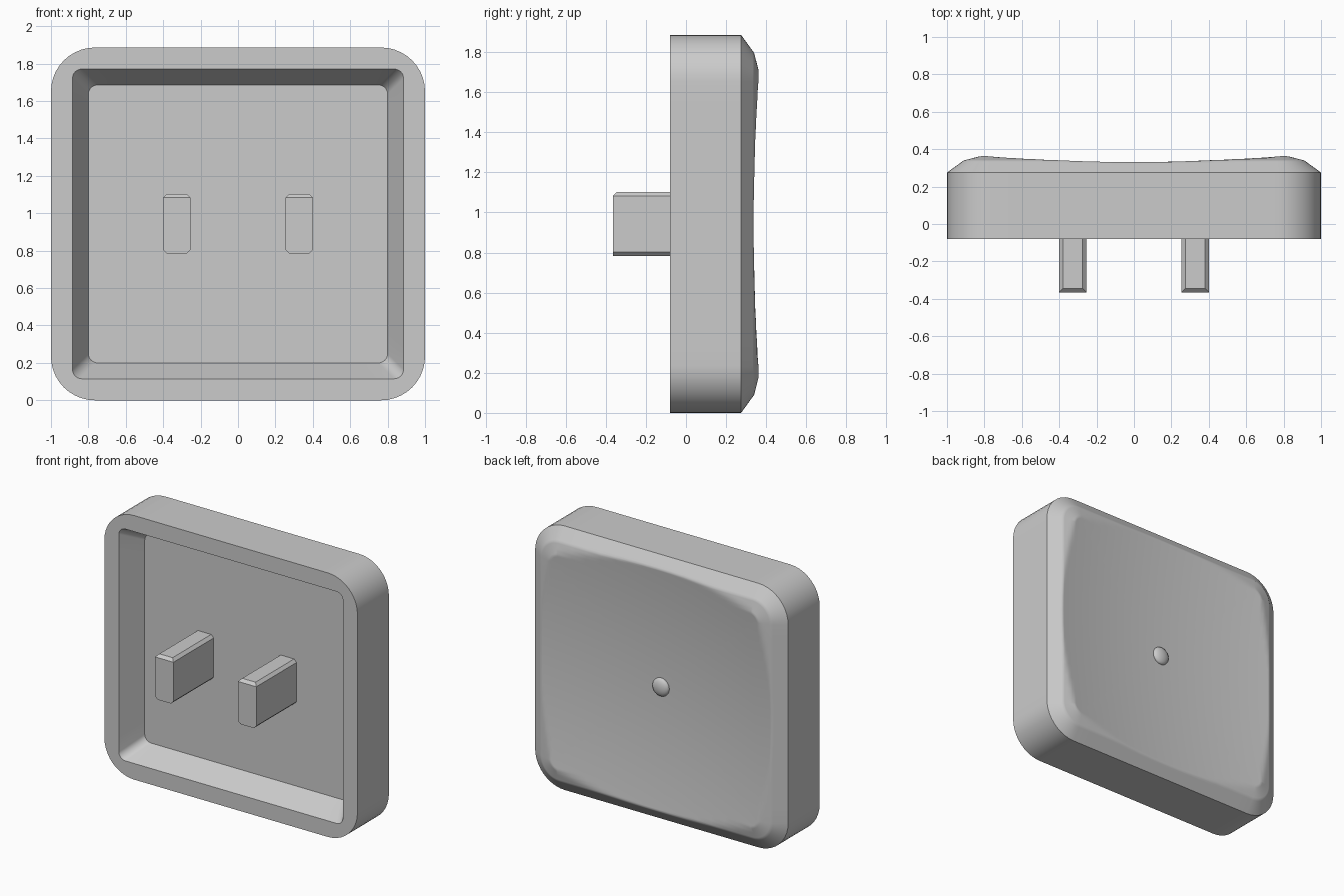
import bpy, bmesh, math

if "Cube" in bpy.data.objects:
    bpy.data.objects.remove(bpy.data.objects["Cube"])

CZ = 0.943            # centre height
HX, HZ = 1.0, 0.943   # half sizes of the outline
FRONT, EDGE, FLOOR = -0.08, 0.275, 0.09

grey = bpy.data.materials.new("light grey plastic")
grey.diffuse_color = (0.6, 0.6, 0.6, 1)
grey.use_nodes = True
grey.node_tree.nodes["Principled BSDF"].inputs["Base Color"].default_value = grey.diffuse_color


def finish(name, bm, angle=None):
    bmesh.ops.recalc_face_normals(bm, faces=bm.faces)
    me = bpy.data.meshes.new(name)
    bm.to_mesh(me)
    bm.free()
    me.materials.append(grey)
    ob = bpy.data.objects.new(name, me)
    bpy.context.collection.objects.link(ob)
    if angle:
        bpy.ops.object.select_all(action='DESELECT')
        ob.select_set(True)
        bpy.context.view_layer.objects.active = ob
        bpy.ops.object.shade_smooth_by_angle(angle=math.radians(angle))
    return ob


def outline(d, r, corner=10, side=14):
    """Rounded rectangle inset by d, with subdivided straight sides."""
    a, b = HX - d, HZ - d
    arcs = []
    for q, (sx, sz) in enumerate([(1, 1), (-1, 1), (-1, -1), (1, -1)]):
        arcs.append([(sx * (a - r) + r * math.cos(t), sz * (b - r) + r * math.sin(t))
                     for t in [math.pi / 2 * (q + i / corner) for i in range(corner + 1)]])
    pts = []
    for q in range(4):
        pts += arcs[q]
        p, n = arcs[q][-1], arcs[(q + 1) % 4][0]
        pts += [(p[0] + (n[0] - p[0]) * i / side, p[1] + (n[1] - p[1]) * i / side)
                for i in range(1, side)]
    return pts


def dish(x, z):
    return 0.279 + 0.07 * (x * x + z * z)


def rim(d):
    return EDGE + d / 0.09 * 0.065 if d < 0.09 else 0.34 + (d - 0.09) / 0.11 * 0.028


# Cap shell: cavity floor, cavity wall, front lip, outer wall, rounded rim, dish
bm = bmesh.new()
rings = [[(x, y, z) for x, z in outline(d, r)]
         for d, r, y in [(0.2, 0.05, FLOOR), (0.115, 0.05, FRONT),
                         (0, 0.235, FRONT), (0, 0.235, EDGE)]]
for k in range(1, 21):
    d = k * 0.01
    rings.append([(x, min(rim(d), dish(x, z)), z) for x, z in outline(d, 0.235 - d)])
inner = outline(0.2, 0.035)
for k in range(1, 16):
    s = 1 - k / 16
    rings.append([(x * s, dish(x * s, z * s), z * s) for x, z in inner])
loops = [[bm.verts.new((x, y, z + CZ)) for x, y, z in ring] for ring in rings]
n = len(loops[0])
for a, b in zip(loops, loops[1:]):
    for i in range(n):
        j = (i + 1) % n
        bm.faces.new((a[i], a[j], b[j], b[i]))
bm.faces.new(loops[0])
centre = bm.verts.new((0, dish(0, 0), CZ))
for i in range(n):
    bm.faces.new((loops[-1][i], loops[-1][(i + 1) % n], centre))
finish("cap_shell", bm, 50)

# Small homing bump in the middle of the dish
bm = bmesh.new()
bmesh.ops.create_uvsphere(bm, u_segments=24, v_segments=12, radius=1)
for v in bm.verts:
    x, y, z = v.co
    v.co = (x * 0.065, 0.281 + y * 0.03, CZ + z * 0.065)
finish("homing_bump", bm, 60)

# Two mounting prongs: chamfered section, with the top front edge cut back
W, H, C = 0.0725, 0.16, 0.02
section = [(-W + C, -H), (W - C, -H), (W, -H + C), (W, H - C),
           (W - C, H), (-W + C, H), (-W, H - C), (-W, -H + C)]
for name, cx in (("left_prong", -0.3275), ("right_prong", 0.3275)):
    bm = bmesh.new()
    front = [bm.verts.new((cx + x, -0.365, CZ + z)) for x, z in section]
    back = [bm.verts.new((cx + x, FLOOR + 0.01, CZ + z)) for x, z in section]
    bm.faces.new(front)
    bm.faces.new(back)
    for i in range(8):
        j = (i + 1) % 8
        bm.faces.new((front[i], front[j], back[j], back[i]))
    # slanted cut across the top front edge
    res = bmesh.ops.bisect_plane(
        bm, geom=bm.verts[:] + bm.edges[:] + bm.faces[:],
        plane_co=(cx, -0.365, CZ + H - C), plane_no=(0, -1, 1), clear_outer=True)
    cut = [e for e in res["geom_cut"] if isinstance(e, bmesh.types.BMEdge)]
    bmesh.ops.holes_fill(bm, edges=[e for e in bm.edges if e.is_boundary], sides=0)
    finish(name, bm)
